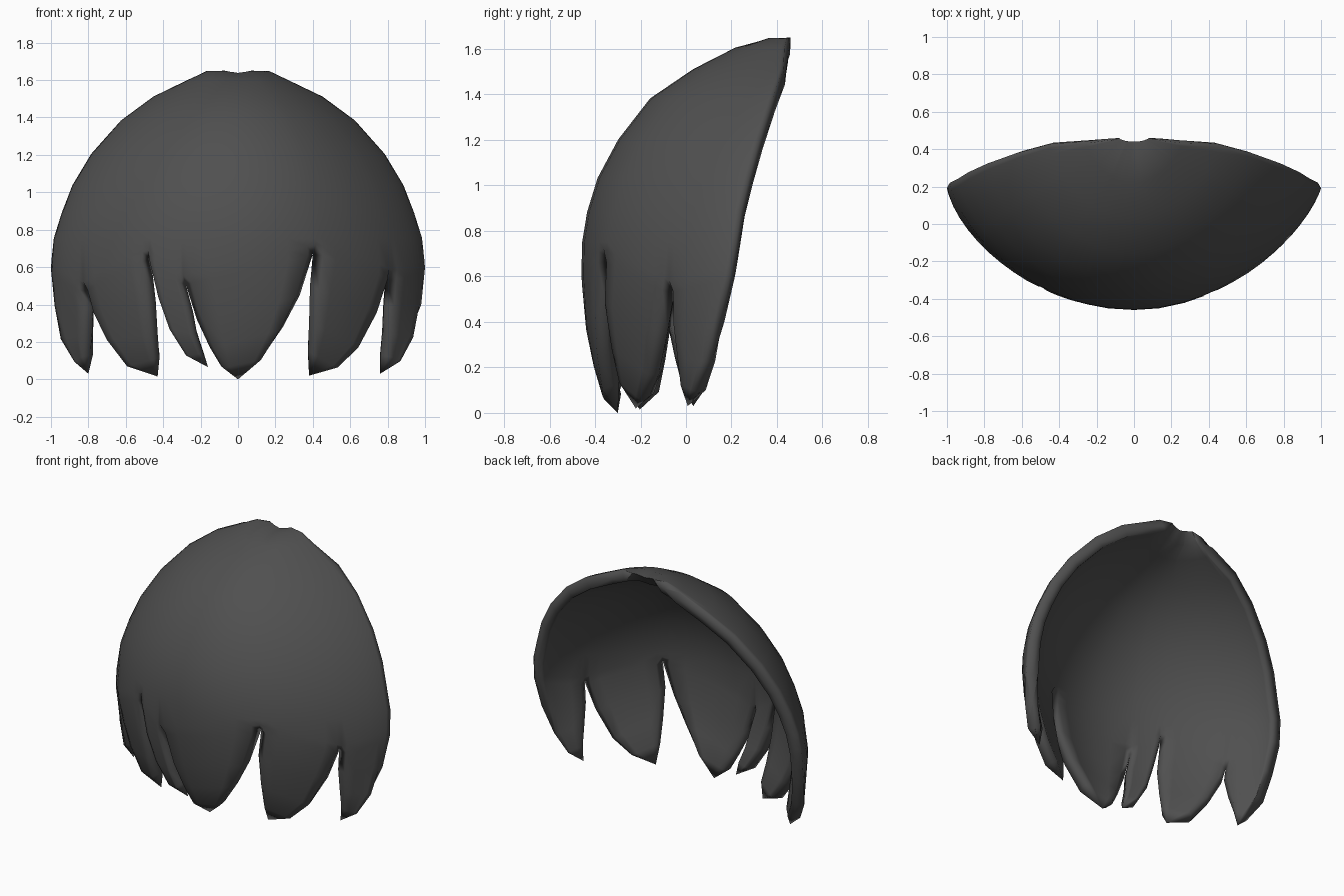
import bpy, bmesh, math

if "Cube" in bpy.data.objects:
    bpy.data.objects.remove(bpy.data.objects["Cube"])

# Middle-layer profile: height, half width, front depth, back-edge depth
PROFILE = [
    (1.65, .08, .44, .46), (1.608, .15, .37, .455), (1.565, .24, .235, .448),
    (1.473, .43, .055, .435), (1.35, .597, -.127, .39), (1.178, .75, -.26, .335),
    (1.016, .847, -.347, .29), (.873, .902, -.391, .255), (.745, .942, -.412, .235),
    (.60, .958, -.415, .21), (.40, .938, -.40, .16), (.225, .908, -.365, .115),
    (.09, .84, -.325, .06), (0, .81, -.30, .04)]
PUFF_OUT, PUFF_IN = .045, .033
COLUMNS = [0, .07, .22, .41, .59, .78, .93, 1]

# Each lock: left edge and right edge as (x, z), from notch down to the tip
LOCKS = [
    ([(-2, .6), (-2, .4), (-2, .22), (-2, .09), (-.80, .03)],
     [(-.79, .47), (-.775, .38), (-.78, .25), (-.79, .13), (-.80, .03)]),
    ([(-.79, .47), (-.76, .36), (-.69, .22), (-.58, .08), (-.43, .015)],
     [(-.465, .64), (-.44, .42), (-.43, .25), (-.42, .12), (-.43, .015)]),
    ([(-.465, .64), (-.42, .45), (-.36, .28), (-.27, .14), (-.16, .065)],
     [(-.28, .51), (-.24, .36), (-.22, .25), (-.19, .15), (-.16, .065)]),
    ([(-.28, .51), (-.22, .32), (-.15, .17), (-.09, .07), (0, 0)],
     [(.40, .67), (.33, .45), (.24, .28), (.13, .12), (0, 0)]),
    ([(.40, .67), (.385, .5), (.38, .3), (.375, .15), (.38, .02)],
     [(.79, .53), (.73, .35), (.63, .17), (.52, .07), (.38, .02)]),
    ([(.79, .53), (.78, .4), (.775, .25), (.77, .13), (.76, .03)],
     [(2, .6), (2, .4), (2, .22), (2, .09), (.76, .03)]),
]


def section(z):
    """Half width, front depth and back depth at a height."""
    for a, b in zip(PROFILE, PROFILE[1:]):
        if z >= b[0]:
            t = (a[0] - z) / (a[0] - b[0])
            return [p + (q - p) * t for p, q in zip(a[1:], b[1:])]
    return PROFILE[-1][1:]


def angle(x, z):
    return math.asin(max(-1, min(1, x / section(z)[0])))


def surface(a, z):
    w, front, back = section(z)
    x = w * math.sin(a)
    # fuller on one side of the parting, flatter toward the tips
    power = (1.38 if x < 0 else 1.55) + .75 * max(0, 1 - z / .5)
    y = back - (back - front) * max(0, math.cos(a)) ** power
    # small parting dent at the crown
    dent = max(0, 1 - abs(x) / .07) * max(0, min(1, (y - .25) / .15))
    return x, y, z - .015 * dent


def add_grid(bm, rows):
    grid = [[bm.verts.new(surface(a, z)) for a, z in row] for row in rows]
    for r0, r1 in zip(grid, grid[1:]):
        for i in range(len(r0) - 1):
            bm.faces.new((r0[i], r1[i], r1[i + 1], r0[i + 1]))


# Middle layer: cap and locks
bm = bmesh.new()
for left, right in LOCKS:
    rows = []
    for (xl, zl), (xr, zr) in zip(left, right):
        al, ar = angle(xl, zl), angle(xr, zr)
        rows.append([(al + (ar - al) * t, zl + (zr - zl) * t) for t in COLUMNS])
    # cap section above the lock shares its column angles
    cap = [[(a, p[0]) for a, _ in rows[0]] for p in PROFILE[:9]]
    cap.append([(a, z + .05) for a, z in rows[0]])
    add_grid(bm, cap + rows)
bmesh.ops.remove_doubles(bm, verts=bm.verts, dist=.002)
bmesh.ops.dissolve_degenerate(bm, edges=bm.edges, dist=.001)

# Outer face and lining: puffed apart, meeting at every edge
copy = bmesh.ops.duplicate(bm, geom=bm.verts[:] + bm.edges[:] + bm.faces[:])
bm.normal_update()
lining_verts = {g for g in copy["geom"] if isinstance(g, bmesh.types.BMVert)}
lining_faces = [g for g in copy["geom"] if isinstance(g, bmesh.types.BMFace)]
for v in bm.verts:
    if not v.is_boundary:
        v.co += v.normal * (-PUFF_IN if v in lining_verts else PUFF_OUT)
bmesh.ops.reverse_faces(bm, faces=lining_faces)
bmesh.ops.remove_doubles(bm, verts=bm.verts, dist=.0001)

mesh = bpy.data.meshes.new("hair_fringe")
bm.to_mesh(mesh)
bm.free()
hair = bpy.data.objects.new("hair_fringe", mesh)
bpy.context.collection.objects.link(hair)

# Hair colour
mat = bpy.data.materials.new("charcoal_hair")
mat.use_nodes = True
color = (.08, .08, .08, 1)
mat.diffuse_color = color
mat.node_tree.nodes["Principled BSDF"].inputs["Base Color"].default_value = color
mesh.materials.append(mat)

bpy.context.view_layer.objects.active = hair
hair.select_set(True)
bpy.ops.object.shade_smooth_by_angle(angle=math.radians(100))
